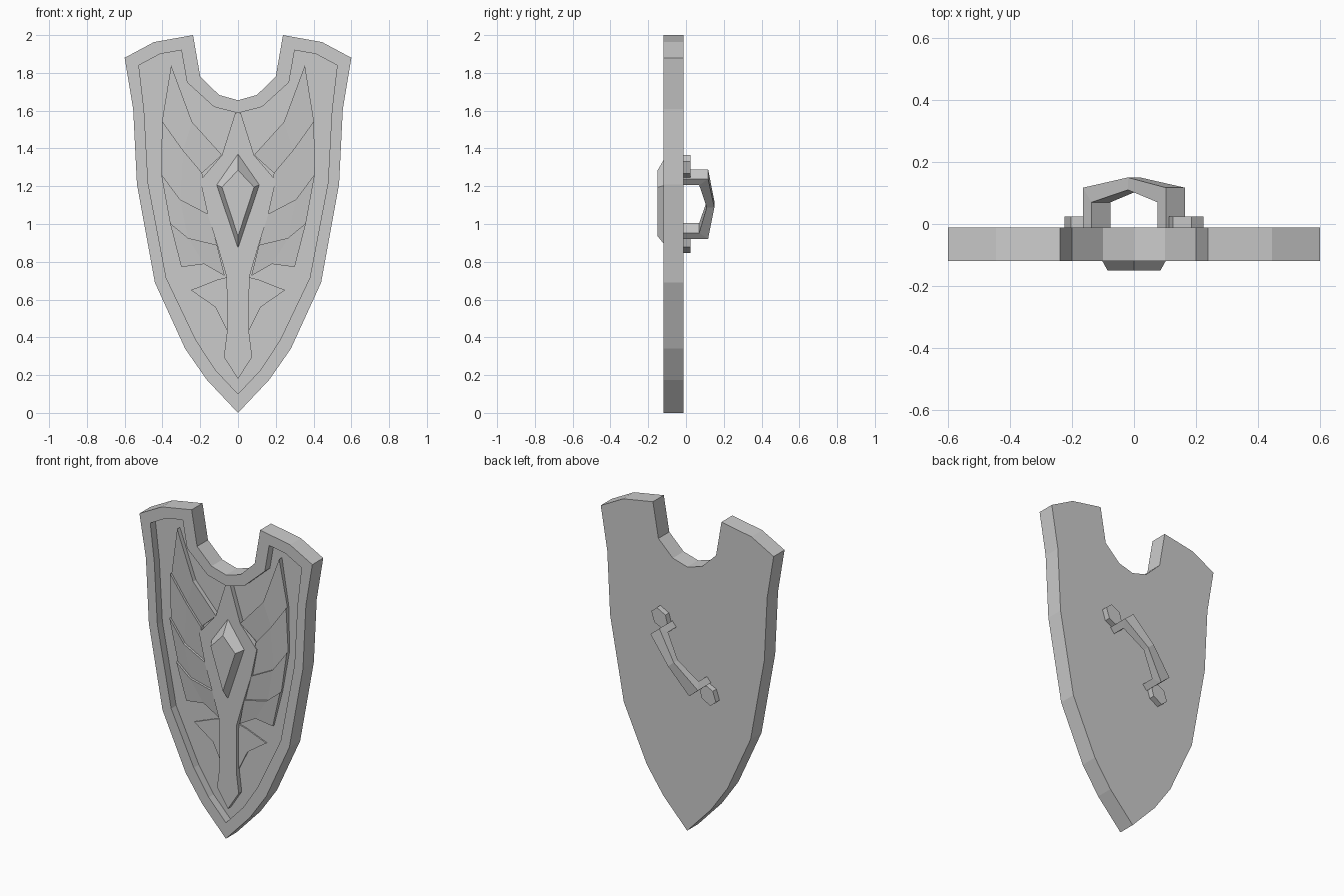
import bpy
import bmesh
from mathutils import Vector

default_cube = bpy.data.objects.get("Cube")
if default_cube:
    bpy.data.objects.remove(default_cube, do_unlink=True)

grey = bpy.data.materials.new("plain grey")
grey.use_nodes = True
COLOUR = (0.6, 0.6, 0.6, 1)
grey.diffuse_color = COLOUR
grey.node_tree.nodes["Principled BSDF"].inputs["Base Color"].default_value = COLOUR

BACK, PANEL, RAISED, RIM = -0.012, -0.07, -0.1, -0.12


def finish(name, bm):
    """Turn a bmesh into a flat-shaded grey object."""
    bmesh.ops.recalc_face_normals(bm, faces=bm.faces[:])
    mesh = bpy.data.meshes.new(name)
    bm.to_mesh(mesh)
    bm.free()
    mesh.materials.append(grey)
    obj = bpy.data.objects.new(name, mesh)
    bpy.context.collection.objects.link(obj)
    return obj


def mirrored(half):
    """Close a right-hand profile that may start or end on the centre line."""
    return half + [(-x, z) for x, z in reversed(half) if x > 0]


def ring(bm, points, y):
    return [bm.verts.new((x, y, z)) for x, z in points]


def bridge(bm, a, b):
    for i in range(len(a)):
        j = (i + 1) % len(a)
        bm.faces.new((a[i], a[j], b[j], b[i]))


def loft(name, sections):
    """Solid through (points, y) sections, capped at both ends."""
    bm = bmesh.new()
    rings = [ring(bm, points, y) for points, y in sections]
    for a, b in zip(rings, rings[1:]):
        bridge(bm, a, b)
    bm.faces.new(rings[0])
    bm.faces.new(rings[-1])
    return finish(name, bm)


# Shield body: thick rim around a recessed panel
outer = mirrored([(0, 1.655), (.1, 1.683), (.2, 1.78), (.238, 2), (.445, 1.963),
                  (.6, 1.88), (.555, 1.61), (.535, 1.21), (.44, .69),
                  (.28, .34), (.165, .175), (0, 0)])
inner = mirrored([(0, 1.587), (.127, 1.62), (.27, 1.75), (.3, 1.92), (.413, 1.9),
                  (.525, 1.84), (.497, 1.6), (.476, 1.217), (.38, .715),
                  (.223, .386), (.12, .228), (0, .1)])
loft("shield_body", [(outer, BACK), (outer, RIM), (inner, RIM), (inner, PANEL)])

# Central spine
spine = mirrored([(.015, 1.587), (.085, 1.365), (.2, 1.23), (.16, 1.05), (.11, .89),
                  (.06, .72), (.058, .43), (.075, .296), (0, .18)])
loft("spine", [(spine, PANEL + .005), (spine, RAISED)])


# Gem with bevelled sides
def diamond(half_width, top, middle, bottom):
    return [(0, top), (half_width, middle), (0, bottom), (-half_width, middle)]


loft("gem", [(diamond(.113, 1.37, 1.207, .873), RAISED + .005),
             (diamond(.113, 1.37, 1.207, .873), RAISED),
             (diamond(.085, 1.285, 1.195, .935), -.15)])

# Wing feathers: each is a wedge, proud at its upper edge, sinking to the next
edges = [[(.354, 1.84), (.243, 1.54), (.085, 1.365)],
         [(.402, 1.545), (.291, 1.39), (.19, 1.27)],
         [(.407, 1.265), (.307, 1.13), (.159, 1.053)],
         [(.36, 1.005), (.265, .926), (.111, .889)],
         [(.3, .772), (.18, .788), (.07, .725)]]


def feather(name, upper, lower, side):
    bm = bmesh.new()
    grid = []
    for edge, height in ((upper, RAISED + .002), (lower, RAISED + .016)):
        edge = [(side * x, z) for x, z in edge]
        grid.append((ring(bm, edge, height), ring(bm, edge, PANEL + .005)))
    (top, top_base), (low, low_base) = grid
    for i in range(2):
        bm.faces.new((top[i], top[i + 1], low[i + 1], low[i]))
        bm.faces.new((top_base[i], top_base[i + 1], low_base[i + 1], low_base[i]))
        bm.faces.new((top[i], top[i + 1], top_base[i + 1], top_base[i]))
        bm.faces.new((low[i], low[i + 1], low_base[i + 1], low_base[i]))
    for i in (0, 2):
        bm.faces.new((top[i], low[i], low_base[i], top_base[i]))
    finish(name, bm)


for side, label in ((1, "left"), (-1, "right")):
    for number, (upper, lower) in enumerate(zip(edges, edges[1:]), 1):
        feather(f"{label}_feather_{number}", upper, lower, side)
    # Low tail plate beside the spine
    tail = [(side * x, z) for x, z in
            [(.05, .72), (.11, .705), (.25, .65), (.12, .56), (.05, .42)]]
    loft(f"{label}_tail_plate", [(tail, PANEL + .005), (tail, PANEL - .008)])

# Diagonal grip on the back
CENTRE = Vector((0, 0, 1.105))
ALONG = Vector((.645, 0, .764))
ACROSS = Vector((-.764, 0, .645))


def along_grip(s, w):
    p = CENTRE + ALONG * s + ACROSS * w
    return p.x, p.z


half_grip = [(0, .15, .026), (.208, .117, .04), (.208, BACK - .005, .04),
             (.165, BACK - .005, .04), (.165, .07, .04), (0, .11, .026)]
bm = bmesh.new()
for end in (1, -1):
    sides = []
    for w_sign in (1, -1):
        verts = []
        for s, y, w in half_grip:
            x, z = along_grip(end * s, w_sign * w)
            verts.append(bm.verts.new((x, y, z)))
        # bar and post side faces
        bm.faces.new((verts[0], verts[1], verts[4], verts[5]))
        bm.faces.new((verts[1], verts[2], verts[3], verts[4]))
        sides.append(verts)
    a, b = sides
    for i in range(len(a) - 1):
        bm.faces.new((a[i], a[i + 1], b[i + 1], b[i]))
bmesh.ops.remove_doubles(bm, verts=bm.verts[:], dist=.0001)
finish("grip", bm)

# Six-sided mounting feet
for end, label in ((1, "upper"), (-1, "lower")):
    foot = [along_grip(end * s, w) for s, w in
            [(.2, .025), (.255, .05), (.318, .025), (.318, -.025), (.255, -.05), (.2, -.025)]]
    loft(f"{label}_grip_foot", [(foot, BACK - .005), (foot, .024)])
